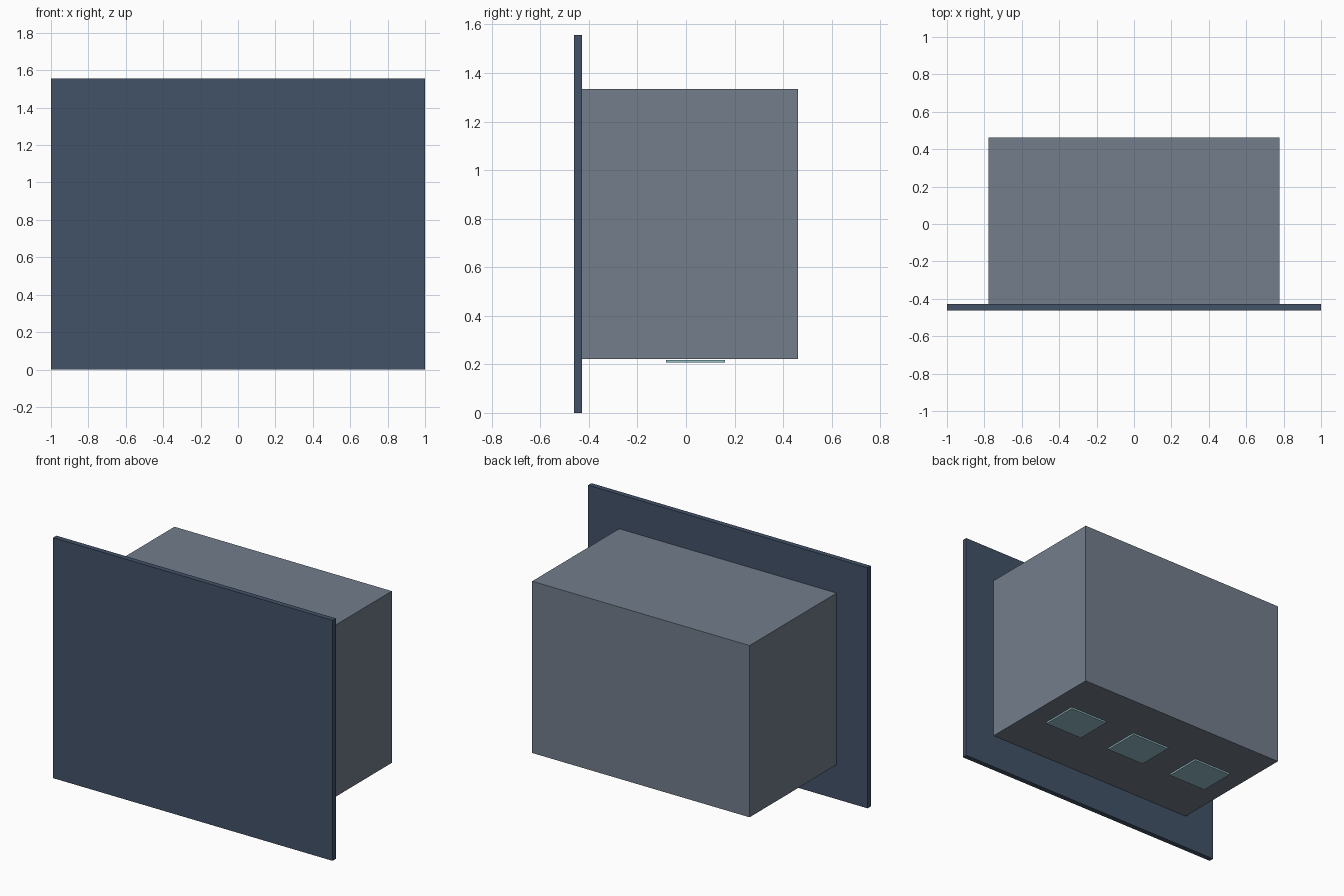
import bpy

if "Cube" in bpy.data.objects:
    bpy.data.objects.remove(bpy.data.objects["Cube"])


def material(name, color):
    m = bpy.data.materials.new(name)
    m.diffuse_color = (*color, 1)
    m.use_nodes = True
    m.node_tree.nodes["Principled BSDF"].inputs["Base Color"].default_value = m.diffuse_color
    return m


def box(name, center, size, mat):
    bpy.ops.mesh.primitive_cube_add(size=1, location=center)
    ob = bpy.context.object
    ob.name = name
    ob.scale = size
    bpy.ops.object.transform_apply(location=False, rotation=False, scale=True)
    ob.data.materials.append(mat)
    return ob


navy = material("navy_panel", (0.055, 0.085, 0.14))
slate = material("slate_body", (0.17, 0.205, 0.26))
teal = material("pale_teal", (0.3, 0.52, 0.58))

# Wide front panel standing on the ground
box("front_panel", (0, -0.4445, 0.778), (2, 0.0333, 1.556), navy)

# Deep housing behind the panel
box("housing", (0, 0.0167, 0.7778), (1.556, 0.889, 1.111), slate)

# Three thin plates hovering just under the housing
for i, x in enumerate((-0.5, 0, 0.5)):
    box(f"underside_plate_{i + 1}", (x, 0.039, 0.2133), (0.278, 0.244, 0.011), teal)
